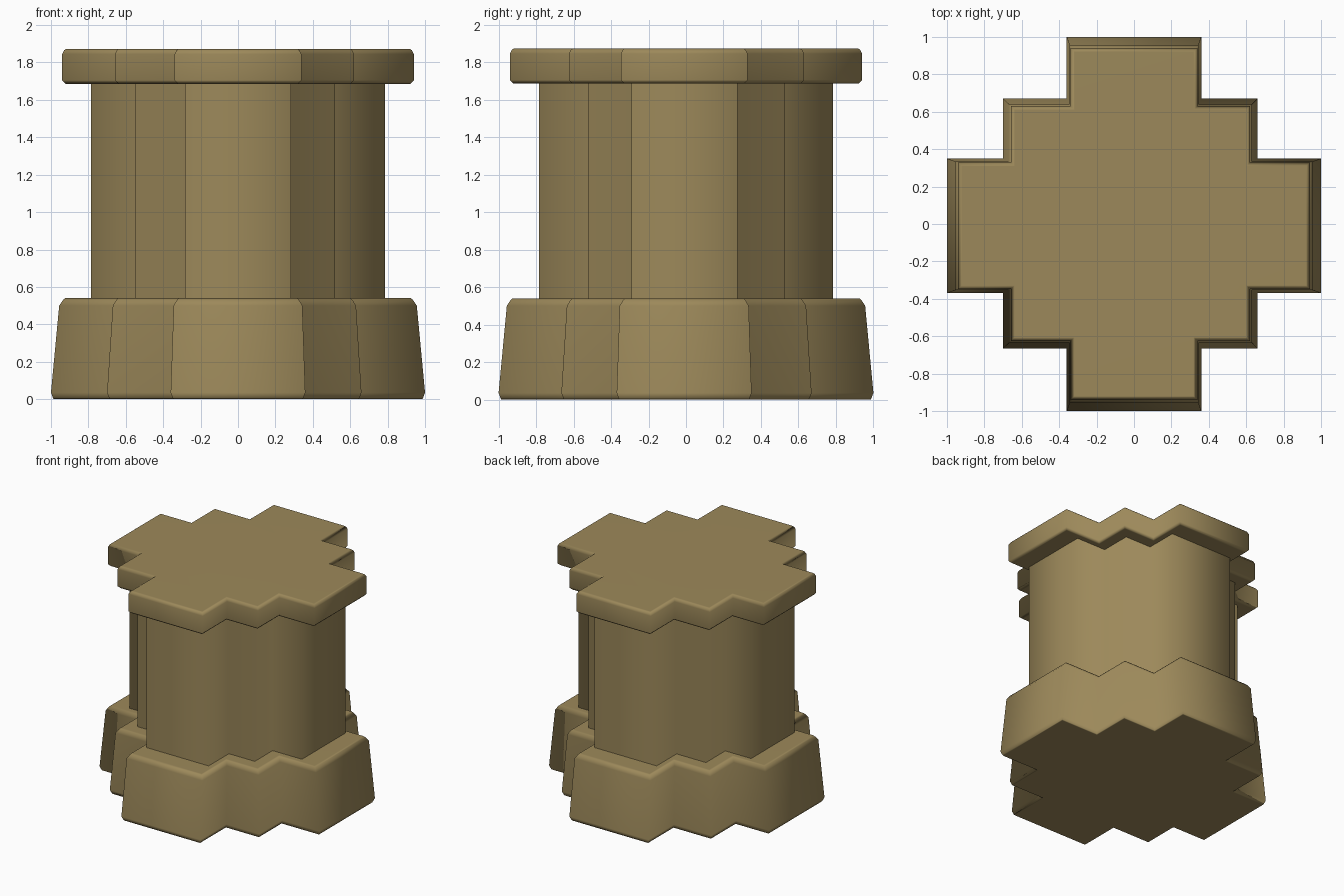
import bpy
import bmesh

cube = bpy.data.objects.get("Cube")
if cube:
    bpy.data.objects.remove(cube, do_unlink=True)

# Single earthy tan colour
COLOUR = (0.335, 0.25, 0.103, 1.0)
tan = bpy.data.materials.new("tan_stone")
tan.use_nodes = True
tan.diffuse_color = COLOUR
shader = tan.node_tree.nodes["Principled BSDF"]
shader.inputs["Base Color"].default_value = COLOUR
shader.inputs["Roughness"].default_value = 0.8


def stepped_cross(scale, inset):
    """Outline of a plus shape with one step in each corner."""
    def fit(v):
        return v * scale - (inset if v > 0 else -inset)

    left, right, front, back = -1.0, 1.0, -1.0, 1.0
    step_l, step_r, step_f, step_b = -0.70, 0.66, -0.665, 0.67
    arm_l, arm_r, arm_f, arm_b = -0.36, 0.36, -0.37, 0.35
    outline = [
        (arm_l, front), (arm_r, front), (arm_r, step_f), (step_r, step_f),
        (step_r, arm_f), (right, arm_f), (right, arm_b), (step_r, arm_b),
        (step_r, step_b), (arm_r, step_b), (arm_r, back), (arm_l, back),
        (arm_l, step_b), (step_l, step_b), (step_l, arm_b), (left, arm_b),
        (left, arm_f), (step_l, arm_f), (step_l, step_f), (arm_l, step_f)]
    return [(fit(x), fit(y)) for x, y in outline]


def loft(name, levels, capped=True):
    """Stack outlines given as (height, scale, inset)."""
    bm = bmesh.new()
    rings = [[bm.verts.new((x, y, z)) for x, y in stepped_cross(scale, inset)]
             for z, scale, inset in levels]
    count = len(rings[0])
    for low, high in zip(rings, rings[1:]):
        for i in range(count):
            j = (i + 1) % count
            bm.faces.new((low[i], low[j], high[j], high[i]))
    if capped:
        bm.faces.new(rings[0][::-1])
        bm.faces.new(rings[-1])
    for face in bm.faces:
        face.smooth = True
    mesh = bpy.data.meshes.new(name)
    bm.to_mesh(mesh)
    bm.free()
    mesh.materials.append(tan)
    obj = bpy.data.objects.new(name, mesh)
    bpy.context.collection.objects.link(obj)
    # Broad faces dominate the soft shading at the corners
    soft = obj.modifiers.new("soft_corners", "WEIGHTED_NORMAL")
    soft.mode = "FACE_AREA"
    soft.weight = 50
    return obj


# Tapered base with chamfered rims
loft("base", [(0, 1, 0.015), (0.008, 1, 0.01), (0.035, 1, 0),
              (0.50, 0.956, 0), (0.53, 0.952, 0.016), (0.54, 0.95, 0.025)])

# Straight shaft, its ends hidden in the base and cap
loft("shaft", [(0.5, 0.785, 0), (1.72, 0.785, 0)], capped=False)

# Overhanging cap slab
loft("cap", [(1.685, 0.94, 0.02), (1.692, 0.94, 0.012), (1.705, 0.94, 0),
             (1.845, 0.94, 0), (1.865, 0.94, 0.01), (1.873, 0.94, 0.02)])
